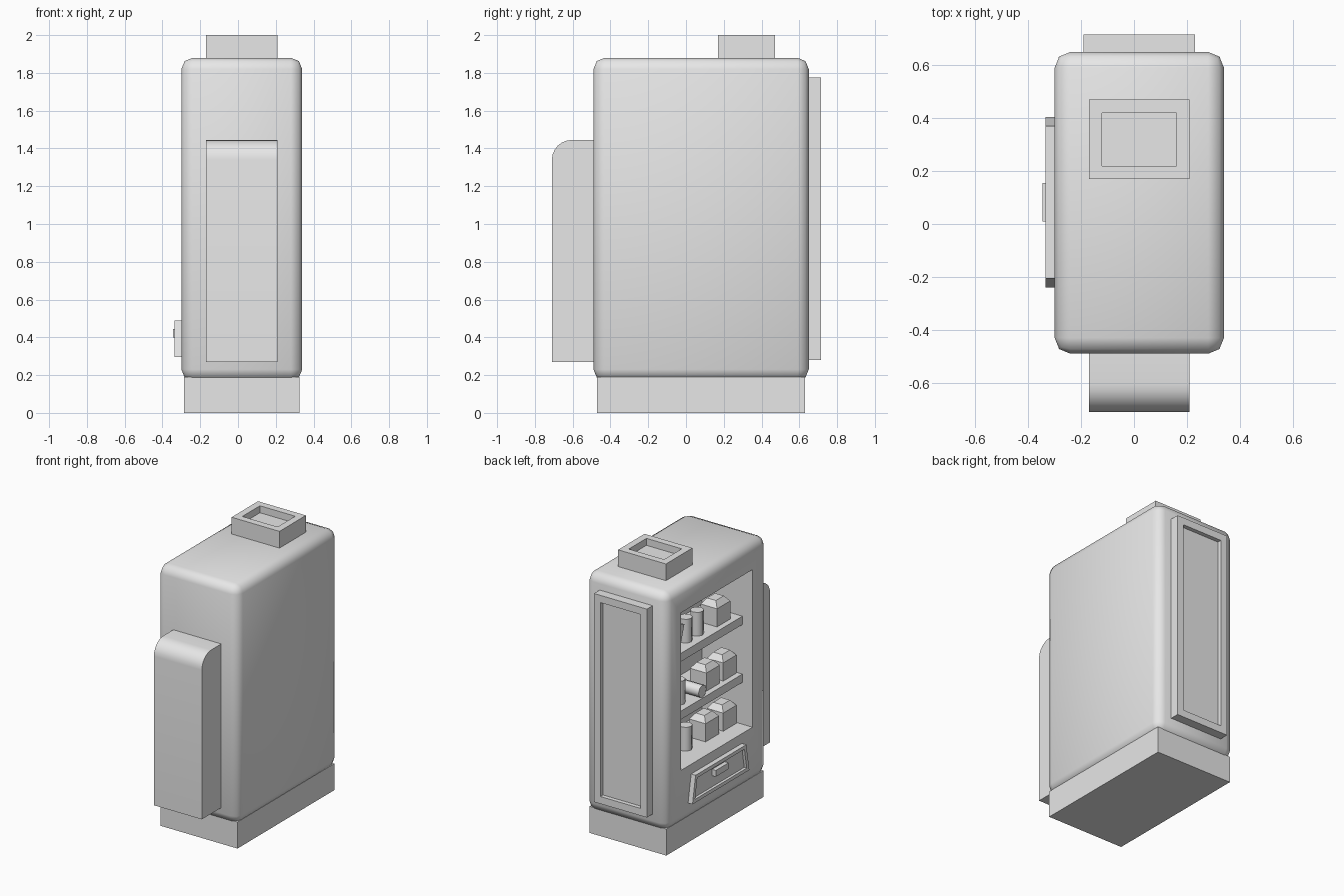
import bpy, bmesh, math
from mathutils import Vector, Matrix

cube = bpy.data.objects.get("Cube")
if cube:
    bpy.data.objects.remove(cube, do_unlink=True)

grey = bpy.data.materials.new("light grey")
grey.use_nodes = True
grey.diffuse_color = (0.8, 0.8, 0.8, 1)
grey.node_tree.nodes["Principled BSDF"].inputs["Base Color"].default_value = (0.8, 0.8, 0.8, 1)


def finish(bm, name, smooth=None):
    bmesh.ops.recalc_face_normals(bm, faces=bm.faces[:])
    mesh = bpy.data.meshes.new(name)
    bm.to_mesh(mesh)
    bm.free()
    mesh.materials.append(grey)
    obj = bpy.data.objects.new(name, mesh)
    bpy.context.collection.objects.link(obj)
    if smooth:
        bpy.ops.object.select_all(action='DESELECT')
        obj.select_set(True)
        bpy.context.view_layer.objects.active = obj
        bpy.ops.object.shade_smooth_by_angle(angle=math.radians(smooth))
    return obj


def box(x, y, z):
    """Box from three (low, high) ranges."""
    bm = bmesh.new()
    size = Vector([r[1] - r[0] for r in (x, y, z)])
    mid = Vector([(r[0] + r[1]) / 2 for r in (x, y, z)])
    bmesh.ops.create_cube(bm, size=1, matrix=Matrix.Translation(mid) @ Matrix.Diagonal(size).to_4x4())
    bm.normal_update()
    return bm


def facing(bm, direction):
    return max(bm.faces, key=lambda f: f.normal.dot(direction))


def recess(bm, direction, margin, depth, fit=None):
    """Sink a framed panel into the face pointing along direction."""
    direction = Vector(direction)
    bm.normal_update()
    face = facing(bm, direction)
    bmesh.ops.inset_region(bm, faces=[face], thickness=margin, use_even_offset=True)
    if fit:
        (y0, y1), (z0, z1) = fit
        mid = face.calc_center_median()
        for v in face.verts:
            v.co.y = y0 if v.co.y < mid.y else y1
            v.co.z = z0 if v.co.z < mid.z else z1
    floor = bmesh.ops.extrude_discrete_faces(bm, faces=[face])["faces"][0]
    bmesh.ops.translate(bm, verts=floor.verts[:], vec=-direction * depth)


# Cabinet with a display bay in its right side
WINDOW_Y, WINDOW_Z = (-0.325, 0.485), (0.56, 1.69)
BAY_BACK = 0.10
bm = box((-0.30, 0.34), (-0.49, 0.65), (0.17, 1.88))
bmesh.ops.bevel(bm, geom=bm.edges[:], offset=0.06, segments=2, profile=0.5, affect='EDGES')
recess(bm, (-1, 0, 0), 0.05, BAY_BACK + 0.30, (WINDOW_Y, WINDOW_Z))
finish(bm, "cabinet", 50)

# Plinth
finish(box((-0.285, 0.325), (-0.47, 0.63), (0, 0.19)), "plinth")

# Front housing with a rounded top edge
bm = box((-0.17, 0.21), (-0.71, -0.46), (0.27, 1.445))
top_front = max(bm.edges, key=lambda e: sum(v.co.z - v.co.y for v in e.verts))
bmesh.ops.bevel(bm, geom=[top_front], offset=0.105, segments=6, profile=0.5, affect='EDGES')
finish(bm, "front_housing", 30)

# Framed back panel and roof vent
bm = box((-0.19, 0.23), (0.62, 0.715), (0.28, 1.775))
recess(bm, (0, 1, 0), 0.052, 0.03)
finish(bm, "back_panel")
bm = box((-0.17, 0.21), (0.17, 0.47), (1.86, 2.0))
recess(bm, (0, 0, 1), 0.05, 0.05)
finish(bm, "roof_vent")

# Delivery drawer, narrower at the top, with a handle
bm = box((-0.335, -0.28), (-0.24, 0.405), (0.295, 0.49))
for v in bm.verts:
    if v.co.z > 0.4:
        v.co.y += 0.035 if v.co.y < 0 else -0.035
recess(bm, (-1, 0, 0), 0.025, 0.02)
finish(bm, "delivery_drawer")
finish(box((-0.345, -0.31), (0.01, 0.155), (0.40, 0.445)), "drawer_handle")

# Shelves
LEVELS = (WINDOW_Z[0], 0.92, 1.335)
for top in LEVELS[1:]:
    finish(box((-0.22, BAY_BACK + 0.01), (WINDOW_Y[0] - 0.01, WINDOW_Y[1] + 0.01), (top - 0.06, top)), "shelf")


def carton(y, z):
    """Packet with a sloped top."""
    bm = box((-0.18, -0.05), (y - 0.075, y + 0.075), (z, z + 0.13))
    lid = facing(bm, Vector((0, 0, 1)))
    bmesh.ops.inset_region(bm, faces=[lid], thickness=0.03, use_even_offset=True)
    bmesh.ops.translate(bm, verts=lid.verts[:], vec=(0, 0, 0.04))
    finish(bm, "carton")


def can(y, z, lying=False):
    bm = bmesh.new()
    bmesh.ops.create_cone(bm, cap_ends=True, segments=8, radius1=0.045, radius2=0.045, depth=0.17)
    turn = Matrix.Rotation(math.pi / 2, 4, 'Y') if lying else Matrix()
    height = 0.045 if lying else 0.085
    bmesh.ops.transform(bm, verts=bm.verts[:], matrix=Matrix.Translation((-0.13, y, z + height)) @ turn)
    finish(bm, "can", 50)


# Goods on display
low, middle, high = LEVELS
for y, z in ((-0.24, low), (-0.04, low), (-0.24, middle), (-0.05, middle), (-0.17, high)):
    carton(y, z)
for y, z in ((0.19, low), (0.32, low), (0.27, middle), (0.40, middle), (0.06, high), (0.19, high)):
    can(y, z)
can(0.12, middle, lying=True)

# Leaning packet on the top shelf
bm = box((-0.06, 0.06), (-0.03, 0.03), (-0.085, 0.085))
lean = Matrix.Translation((-0.12, 0.33, high + 0.09)) @ Matrix.Rotation(math.radians(18), 4, 'X')
bmesh.ops.transform(bm, verts=bm.verts[:], matrix=lean)
finish(bm, "leaning_packet")
